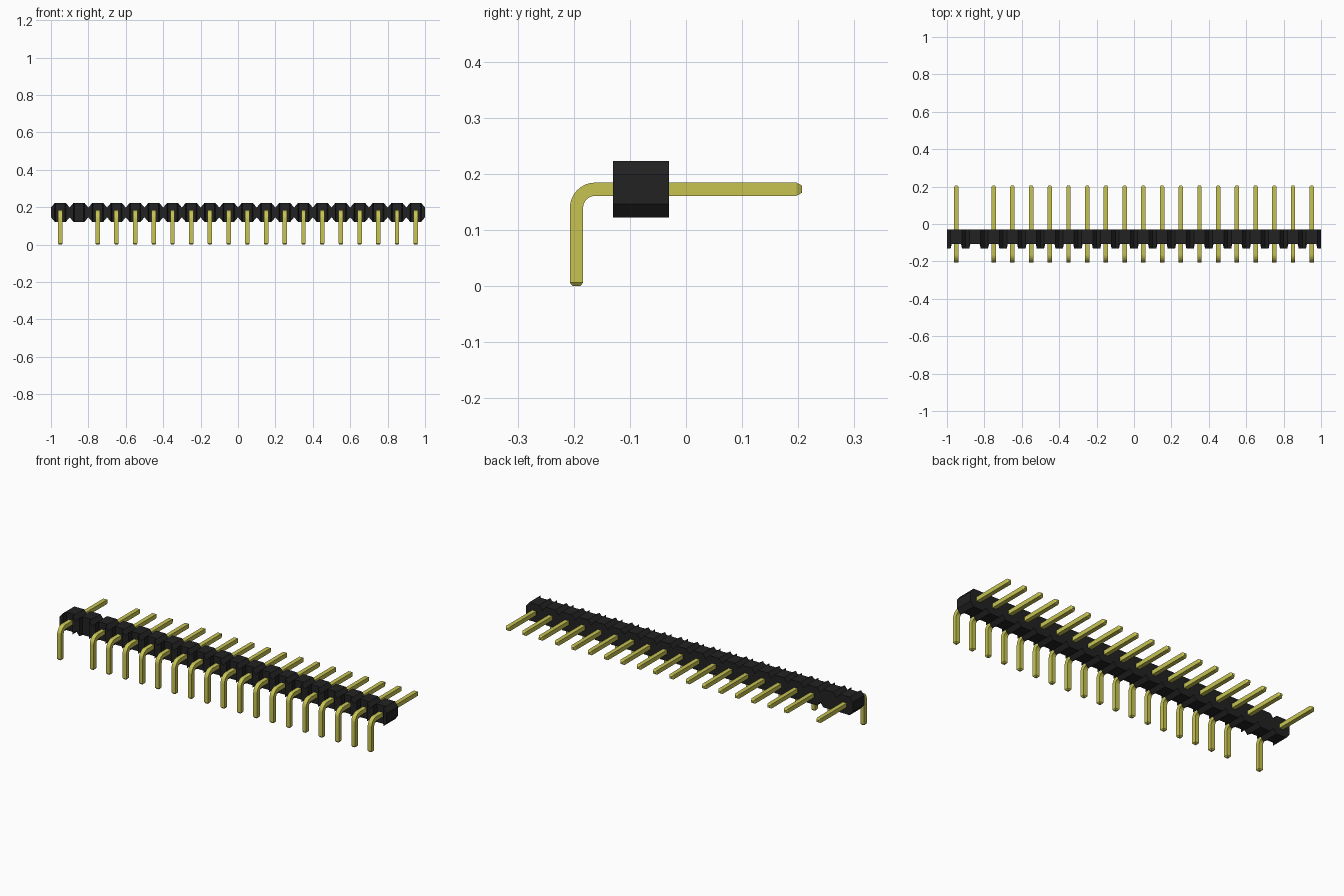
import bpy, bmesh, math

cube = bpy.data.objects.get("Cube")
if cube:
    bpy.data.objects.remove(cube, do_unlink=True)


def material(name, rgb):
    m = bpy.data.materials.new(name)
    m.use_nodes = True
    m.diffuse_color = (*rgb, 1)
    bsdf = next(n for n in m.node_tree.nodes if n.type == 'BSDF_PRINCIPLED')
    bsdf.inputs["Base Color"].default_value = (*rgb, 1)
    return m


black = material("black plastic", (0.016, 0.016, 0.016))
gold = material("gold metal", (0.57, 0.55, 0.085))


def loft(name, rings, mat):
    """Skin a list of four-point rings and cap both ends."""
    bm = bmesh.new()
    rows = [[bm.verts.new(p) for p in ring] for ring in rings]
    for a, b in zip(rows, rows[1:]):
        for i in range(4):
            j = (i + 1) % 4
            bm.faces.new((a[i], a[j], b[j], b[i]))
    bm.faces.new(rows[0][::-1])
    bm.faces.new(rows[-1])
    bmesh.ops.recalc_face_normals(bm, faces=bm.faces)
    mesh = bpy.data.meshes.new(name)
    bm.to_mesh(mesh)
    bm.free()
    mesh.materials.append(mat)
    obj = bpy.data.objects.new(name, mesh)
    bpy.context.collection.objects.link(obj)
    return obj


PITCH, COUNT, MISSING = 0.1, 20, 1
AXIS_Z = 0.1725
centres = [(i - (COUNT - 1) / 2) * PITCH for i in range(COUNT)]

# Housing: chamfered cells in a row, each with a shallow slot in its front
# Stations across one cell: x offset, half height, front y
cell = [(-0.05, 0.026, -0.13), (-0.03, 0.05, -0.13), (-0.025, 0.05, -0.107),
        (0.025, 0.05, -0.107), (0.03, 0.05, -0.13), (0.05, 0.026, -0.13)]
rings = []
for k, cx in enumerate(centres):
    for dx, h, front in (cell if k == 0 else cell[1:]):
        x = cx + dx
        rings.append([(x, front, AXIS_Z - h), (x, -0.03, AXIS_Z - h),
                      (x, -0.03, AXIS_Z + h), (x, front, AXIS_Z + h)])
loft("housing", rings, black)

# Pin: square wire with a right-angle bend and tapered tips
HALF, BEND, STEPS = 0.0118, 0.0335, 8
leg_y = -0.207 + HALF
by, bz = leg_y + BEND, AXIS_Z - BEND

# Path stations: y, z, direction angle from vertical, half thickness
path = [(leg_y, 0, 0, 0.007), (leg_y, 0.006, 0, HALF)]
for s in range(STEPS + 1):
    a = math.pi / 2 * s / STEPS
    path.append((by - BEND * math.cos(a), bz + BEND * math.sin(a), a, HALF))
path += [(0.197, AXIS_Z, math.pi / 2, HALF), (0.207, AXIS_Z, math.pi / 2, 0.006)]

rings = []
for y, z, a, r in path:
    ny, nz = -math.cos(a) * r, math.sin(a) * r
    rings.append([(-r, y + ny, z + nz), (r, y + ny, z + nz),
                  (r, y - ny, z - nz), (-r, y - ny, z - nz)])
first_pin = loft("pin_01", rings, gold)
first_pin.location.x = centres[0]
bpy.ops.object.select_all(action='DESELECT')
first_pin.select_set(True)
bpy.context.view_layer.objects.active = first_pin
bpy.ops.object.shade_smooth_by_angle(angle=math.radians(20))

# Repeat the pin along the row, leaving one position empty
for k in range(1, COUNT):
    if k != MISSING:
        pin = bpy.data.objects.new(f"pin_{k + 1:02d}", first_pin.data)
        pin.location.x = centres[k]
        bpy.context.collection.objects.link(pin)
